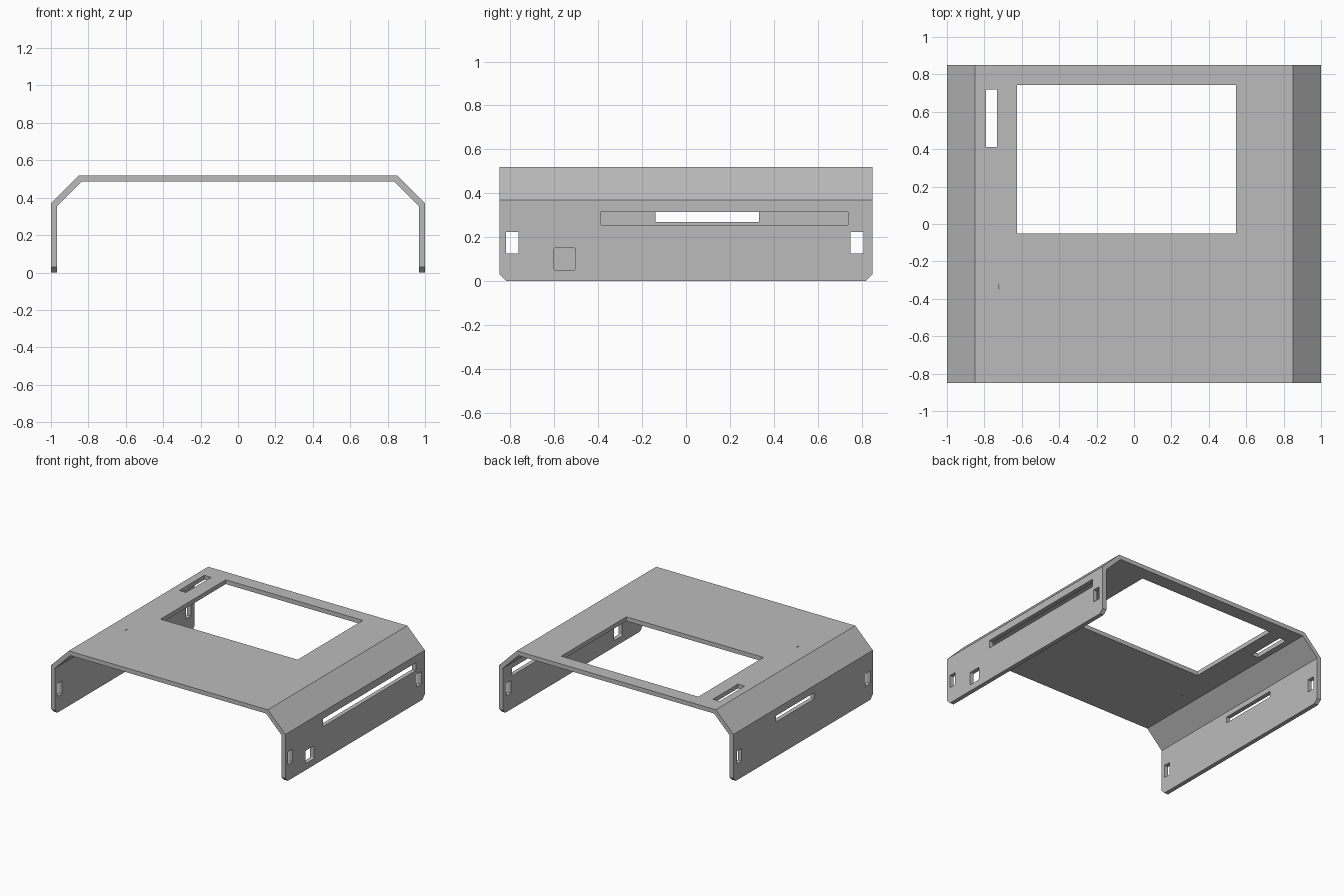
import bpy
import bmesh
from mathutils import Vector

if "Cube" in bpy.data.objects:
    bpy.data.objects.remove(bpy.data.objects["Cube"])

HALF_DEPTH = 0.85
WALL = 0.983     # mid-plane of the side walls
ROOF = 0.503     # mid-plane of the top panel

grey = bpy.data.materials.new("plain_grey")
grey.use_nodes = True
colour = (0.5, 0.5, 0.5, 1)
grey.diffuse_color = colour
grey.node_tree.nodes["Principled BSDF"].inputs["Base Color"].default_value = colour


def add_object(name, bm):
    bmesh.ops.recalc_face_normals(bm, faces=bm.faces)
    mesh = bpy.data.meshes.new(name)
    bm.to_mesh(mesh)
    bm.free()
    mesh.materials.append(grey)
    obj = bpy.data.objects.new(name, mesh)
    bpy.context.collection.objects.link(obj)
    return obj


# Folded cover: half profile mirrored, then extruded front to back
outer = [(1, 0), (1, 0.37), (0.85, 0.52)]
inner = [(0.835, 0.487), (0.967, 0.355), (0.967, 0)]
right_half = inner + outer
profile = right_half + [(-x, z) for x, z in reversed(right_half)]
bm = bmesh.new()
face = bm.faces.new([bm.verts.new((x, -HALF_DEPTH, z)) for x, z in profile])
result = bmesh.ops.extrude_face_region(bm, geom=[face])
new_verts = [v for v in result["geom"] if isinstance(v, bmesh.types.BMVert)]
bmesh.ops.translate(bm, verts=new_verts, vec=(0, 2 * HALF_DEPTH, 0))

# Chamfered lower corners of both walls
corners = [e for e in bm.edges
           if all(v.co.z < 0.001 for v in e.verts)
           and abs(e.verts[0].co.y - e.verts[1].co.y) < 0.001]
bmesh.ops.bevel(bm, geom=corners, offset=0.03, segments=1, affect="EDGES")
cover = add_object("folded_cover", bm)


def cut(low, high, axis, radius=0.0):
    """Cut a box opening through the sheet, rounding its corners."""
    low, high = Vector(low), Vector(high)
    bm = bmesh.new()
    bmesh.ops.create_cube(bm, size=1)
    for v in bm.verts:
        v.co = (low + high) / 2 + Vector(a * b for a, b in zip(v.co, high - low))
    if radius:
        along = [e for e in bm.edges
                 if abs(e.verts[0].co[axis] - e.verts[1].co[axis]) > 0.001]
        bmesh.ops.bevel(bm, geom=along, offset=radius, segments=3,
                        profile=0.5, affect="EDGES")
    cutter = add_object("opening_cutter", bm)
    cutter.hide_render = True
    mod = cover.modifiers.new("opening", "BOOLEAN")
    mod.operation = "DIFFERENCE"
    mod.solver = "EXACT"
    mod.object = cutter
    bpy.context.view_layer.objects.active = cover
    bpy.ops.object.modifier_apply(modifier=mod.name)
    bpy.data.objects.remove(cutter)


def cut_wall(side, y0, y1, z0, z1, radius=0.0):
    x = side * WALL
    cut((x - 0.05, y0, z0), (x + 0.05, y1, z1), 0, radius)


def cut_roof(x0, x1, y0, y1):
    cut((x0, y0, ROOF - 0.05), (x1, y1, ROOF + 0.05), 2)


# Strap slots at both ends of each wall
for side in (-1, 1):
    cut_wall(side, -0.82, -0.763, 0.125, 0.223)
    cut_wall(side, 0.75, 0.808, 0.125, 0.223)

# Long slot and square hole on the left, short slot on the right
cut_wall(1, -0.39, 0.74, 0.255, 0.315, 0.004)
cut_wall(1, -0.603, -0.503, 0.05, 0.15, 0.008)
cut_wall(-1, -0.14, 0.333, 0.268, 0.315)

# Window, narrow slot and pin slit in the top panel
cut_roof(-0.625, 0.545, -0.052, 0.743)
cut_roof(-0.79, -0.733, 0.413, 0.718)
cut_roof(-0.722, -0.718, -0.348, -0.322)
